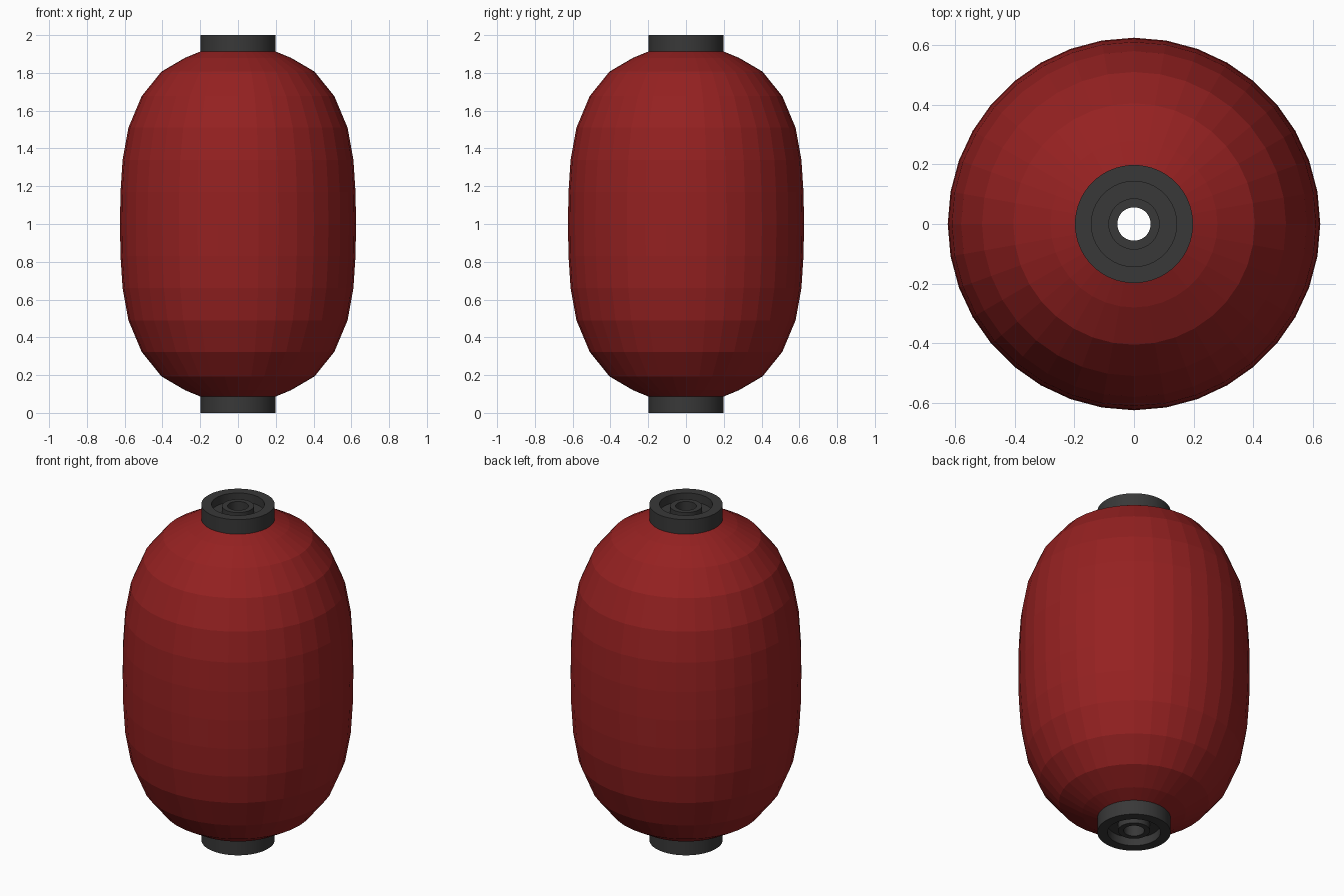
import bpy, bmesh
from math import cos, sin, pi

if "Cube" in bpy.data.objects:
    bpy.data.objects.remove(bpy.data.objects["Cube"])


def material(name, rgb):
    m = bpy.data.materials.new(name)
    m.diffuse_color = (*rgb, 1)
    m.use_nodes = True
    m.node_tree.nodes["Principled BSDF"].inputs["Base Color"].default_value = m.diffuse_color
    return m


def lathe(name, profile, sides, mat, closed=False):
    """Revolve (radius, z) points around the z axis."""
    bm = bmesh.new()
    rings = [[bm.verts.new((r * cos(2 * pi * i / sides), r * sin(2 * pi * i / sides), z))
              for i in range(sides)] for r, z in profile]
    pairs = list(zip(rings, rings[1:]))
    if closed:
        pairs.append((rings[-1], rings[0]))
    for a, b in pairs:
        for i in range(sides):
            j = (i + 1) % sides
            bm.faces.new((a[i], a[j], b[j], b[i]))
    if closed:
        bmesh.ops.recalc_face_normals(bm, faces=bm.faces)
    me = bpy.data.meshes.new(name)
    bm.to_mesh(me)
    bm.free()
    me.materials.append(mat)
    ob = bpy.data.objects.new(name, me)
    bpy.context.collection.objects.link(ob)
    return ob


red = material("red_paper", (0.3, 0.015, 0.015))
dark = material("dark_cap", (0.04, 0.04, 0.04))

# Paper body: faceted barrel, symmetric about z = 1
lower = [(0.195, 0.085), (0.28, 0.12), (0.405, 0.193), (0.51, 0.323),
         (0.58, 0.49), (0.611, 0.66), (0.622, 0.83)]
upper = [(r, 2 - z) for r, z in reversed(lower)]
lathe("paper_body", lower + [(0.625, 1.0)] + upper, 36, red)

# End caps: outer rim, recessed floor and a raised ring around a through hole
cap = [(0.198, 0), (0.198, 0.09), (0.056, 0.09), (0.056, 0.01),
       (0.086, 0.01), (0.086, 0.05), (0.143, 0.05), (0.143, 0)]
for name, prof in (("bottom_cap", cap), ("top_cap", [(r, 2 - z) for r, z in cap])):
    ob = lathe(name, prof, 64, dark, closed=True)
    bpy.ops.object.select_all(action='DESELECT')
    ob.select_set(True)
    bpy.context.view_layer.objects.active = ob
    bpy.ops.object.shade_smooth_by_angle()
